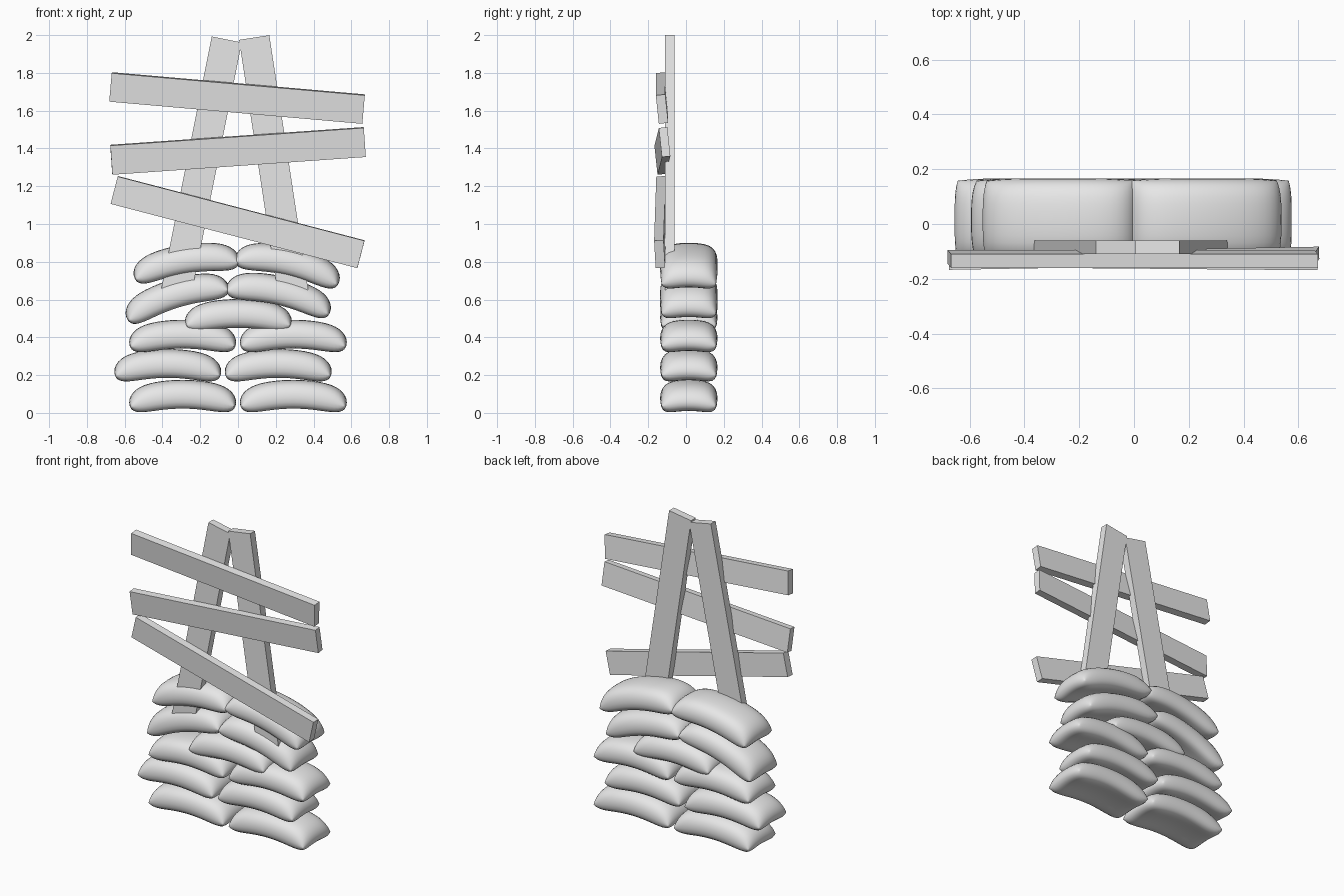
import bpy
import bmesh
from math import sin, pi, radians
from mathutils import Euler

cube = bpy.data.objects.get("Cube")
if cube:
    bpy.data.objects.remove(cube)

grey = bpy.data.materials.new("plain_grey")
grey.use_nodes = True
grey.diffuse_color = (0.8, 0.8, 0.8, 1)
for node in grey.node_tree.nodes:
    if node.type == 'BSDF_PRINCIPLED':
        node.inputs["Base Color"].default_value = (0.8, 0.8, 0.8, 1)


def finish(name, bm, smooth):
    bmesh.ops.recalc_face_normals(bm, faces=bm.faces)
    mesh = bpy.data.meshes.new(name)
    bm.to_mesh(mesh)
    bm.free()
    for face in mesh.polygons:
        face.use_smooth = smooth
    mesh.materials.append(grey)
    obj = bpy.data.objects.new(name, mesh)
    bpy.context.collection.objects.link(obj)
    return obj


def sandbag(name, x, z, tilt=0):
    """Pillow of two sheets with pinched corners, sagging towards its rim."""
    bm = bmesh.new()
    nu, nv = 24, 16
    for side in (1, -1):
        rows = []
        for i in range(nu + 1):
            u = sin(pi * (i / nu - 0.5))
            row = []
            for j in range(nv + 1):
                v = sin(pi * (j / nv - 0.5))
                puff = max(0, (1 - u ** 6) * (1 - v ** 6)) ** 0.5
                row.append(bm.verts.new((
                    0.283 * u * (1 - 0.04 * v ** 4),
                    0.152 * v * (1 - 0.06 * u ** 4),
                    side * 0.073 * puff - 0.045 * u * u - 0.022 * v * v)))
            rows.append(row)
        for a, b in zip(rows, rows[1:]):
            for j in range(nv):
                bm.faces.new((a[j], b[j], b[j + 1], a[j + 1]))
    bmesh.ops.remove_doubles(bm, verts=bm.verts, dist=0.0005)
    obj = finish(name, bm, True)
    obj.location = (x, 0.015, z)
    obj.rotation_euler = (0, radians(tilt), 0)


def board(name, size, centre, pitch, roll=0, yaw=0):
    """Flat plank: pitch leans it in the front plane, roll and yaw skew it."""
    bm = bmesh.new()
    bmesh.ops.create_cube(bm, size=1)
    bmesh.ops.scale(bm, vec=size, verts=bm.verts)
    obj = finish(name, bm, False)
    obj.location = centre
    obj.rotation_euler = Euler((radians(roll), radians(pitch), radians(yaw)))


# Sandbag wall: three level courses
for row, (left, right, z) in enumerate(((-0.293, 0.293, 0.102),
                                        (-0.372, 0.213, 0.265),
                                        (-0.293, 0.293, 0.42))):
    sandbag(f"sandbag_row{row + 1}_right", left, z)
    sandbag(f"sandbag_row{row + 1}_left", right, z)

# Upper bags slumping over the middle one
sandbag("sandbag_middle", 0.002, 0.53)
sandbag("sandbag_slumped_right", -0.335, 0.635, -17)
sandbag("sandbag_slumped_left", 0.225, 0.65, 13)
sandbag("sandbag_top_right", -0.28, 0.818, -9)
sandbag("sandbag_top_left", 0.272, 0.807, 13)

# Leaning posts of the A-shaped frame
board("post_right", (0.162, 0.05, 1.38), (-0.195, -0.085, 1.3), 11.3)
board("post_left", (0.162, 0.05, 1.38), (0.19, -0.085, 1.305), -8.7)

# Crooked planks across the front
board("plank_upper", (1.345, 0.05, 0.152), (-0.005, -0.127, 1.667), 5, 6)
board("plank_middle", (1.345, 0.045, 0.155), (0, -0.125, 1.387), -4, 6, 1)
board("plank_lower", (1.35, 0.05, 0.15), (-0.002, -0.134, 1.01), 14.6, 3, -0.5)
